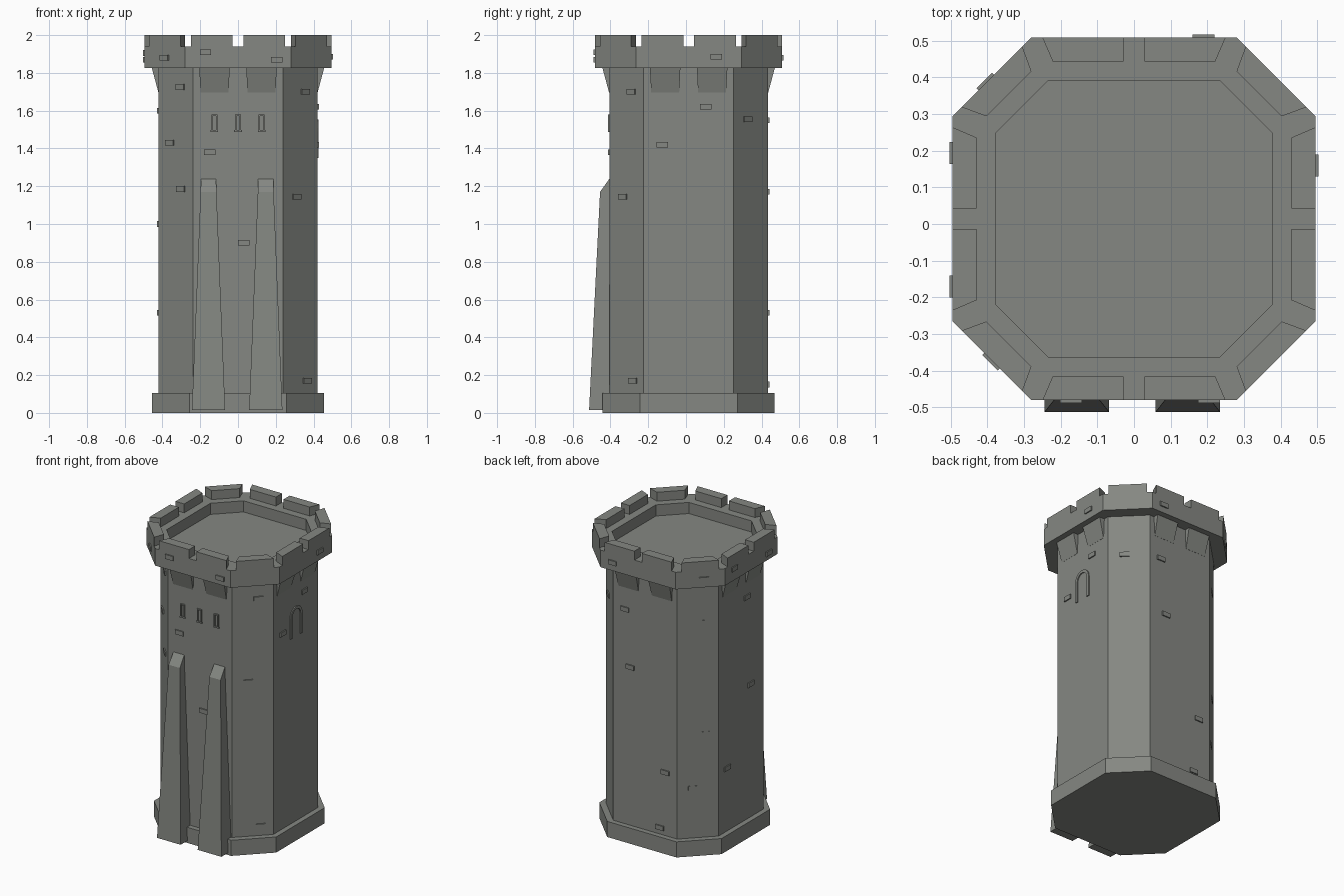
import bpy, bmesh, math

if "Cube" in bpy.data.objects:
    bpy.data.objects.remove(bpy.data.objects["Cube"])

CY = 0.014                      # centre of the octagon in y
BODY, PARAPET = (0.42, 0.238), (0.495, 0.28)   # (half size, corner offset)

stone = bpy.data.materials.new("grey stone")
stone.diffuse_color = (0.235, 0.245, 0.225, 1)
stone.use_nodes = True
stone.node_tree.nodes["Principled BSDF"].inputs["Base Color"].default_value = stone.diffuse_color


def finish(name, bm):
    bmesh.ops.recalc_face_normals(bm, faces=bm.faces)
    me = bpy.data.meshes.new(name)
    bm.to_mesh(me)
    bm.free()
    me.materials.append(stone)
    ob = bpy.data.objects.new(name, me)
    bpy.context.collection.objects.link(ob)
    return ob


def bridge(bm, loops, cap_start=True, cap_end=True):
    """Skin between loops of equal length, optionally capping the ends."""
    rows = [[bm.verts.new(p) for p in lp] for lp in loops]
    n = len(rows[0])
    for a, b in zip(rows, rows[1:]):
        for i in range(n):
            j = (i + 1) % n
            bm.faces.new((a[i], a[j], b[j], b[i]))
    if cap_start:
        bm.faces.new(rows[0][::-1])
    if cap_end:
        bm.faces.new(rows[-1])


def octagon(h, c, z):
    pts = [(h, -c), (h, c), (c, h), (-c, h), (-h, c), (-h, -c), (-c, -h), (c, -h)]
    return [(x, y + CY, z) for x, y in pts]


def on_face(k, size, u, out, z):
    """Point on side k (0 front, 2 right, 4 back, 6 left; odd are diagonals)."""
    h, c = size
    d = (h if k % 2 == 0 else (h + c) / math.sqrt(2)) + out
    a = k * math.pi / 4
    return (u * math.cos(a) + d * math.sin(a),
            u * math.sin(a) - d * math.cos(a) + CY, z)


def plate(bm, k, size, outline, thick):
    bridge(bm, [[on_face(k, size, u, o, z) for u, z in outline]
                for o in (-0.005, thick)])


def rect(u0, u1, z0, z1):
    return [(u0, z0), (u1, z0), (u1, z1), (u0, z1)]


# Plinth and shaft
bm = bmesh.new()
bridge(bm, [octagon(0.455, 0.258, 0), octagon(0.455, 0.258, 0.105),
            octagon(*BODY, 0.105), octagon(*BODY, 1.825)], cap_end=False)
finish("tower_shaft", bm)

# Parapet with sunken roof floor
bm = bmesh.new()
bridge(bm, [octagon(*BODY, 1.825), octagon(*PARAPET, 1.825), octagon(*PARAPET, 1.94),
            octagon(0.378, 0.233, 1.94), octagon(0.378, 0.233, 1.865)], cap_start=False)
finish("parapet", bm)

# Merlons: two on each straight side, one on each diagonal
bm = bmesh.new()
for k in range(8):
    if k % 2:
        spans = [((-0.117, 0.117), (-0.087, 0.087))]
    else:
        spans = [((s * 0.028, s * 0.25), (s * 0.028, s * 0.222)) for s in (-1, 1)]
    for (o0, o1), (i0, i1) in spans:
        bridge(bm, [[on_face(k, PARAPET, u, o, z) for u, o in
                     ((o0, 0), (o1, 0), (i1, -0.065), (i0, -0.065))] for z in (1.94, 2.0)],
               cap_start=False)
finish("merlons", bm)

# Wedge corbels under the parapet on the straight sides
bm = bmesh.new()
for k in (0, 2, 4, 6):
    for s in (-1, 1):
        lo = [on_face(k, BODY, s * u, o, 1.695) for u, o in
              ((0.05, -0.01), (0.198, -0.01), (0.198, 0.001), (0.05, 0.001))]
        hi = [on_face(k, BODY, s * u, o, 1.825) for u, o in
              ((0.044, -0.01), (0.205, -0.01), (0.205, 0.036), (0.044, 0.036))]
        bridge(bm, [lo, hi], cap_end=False)
finish("corbels", bm)

# Tapered front buttresses with sloping tops
bm = bmesh.new()
for cx in (-0.156, 0.147):
    loops = []
    for w, y, z in ((0.088, -0.513, 0.015), (0.042, -0.455, 1.17), (0.040, -0.405, 1.24)):
        loops.append([(cx - w, y, z), (cx + w, y, z), (cx + w, -0.39, z), (cx - w, -0.39, z)])
    bridge(bm, loops)
finish("buttresses", bm)

# Arrow slit frames on the front
bm = bmesh.new()
for u in (-0.125, 0, 0.125):
    for r in (rect(u - 0.016, u - 0.009, 1.495, 1.58), rect(u + 0.009, u + 0.016, 1.495, 1.58),
              rect(u - 0.016, u + 0.016, 1.573, 1.58), rect(u - 0.02, u + 0.02, 1.488, 1.497)):
        plate(bm, 0, BODY, r, 0.008)
finish("arrow_slit_frames", bm)

# Arched window frame on the right side
bm = bmesh.new()


def arch(r):
    return [(r, 1.35)] + [(r * math.cos(t * math.pi / 10), 1.49 + r * math.sin(t * math.pi / 10))
                          for t in range(11)] + [(-r, 1.35)]


plate(bm, 2, BODY, arch(0.062) + arch(0.044)[::-1], 0.007)
finish("arched_window_frame", bm)

# Scattered raised stones: side -> (u, z)
shaft_stones = {
    0: [(0.03, 0.9), (-0.15, 1.38)],
    1: [(0.037, 1.70), (-0.027, 1.145), (0.05, 0.17)],
    2: [(0.09, 1.62), (-0.14, 1.42)],
    3: [(-0.025, 1.555)],
    4: [(-0.15, 1.55), (-0.11, 1.17), (0.15, 0.53), (0.11, 0.15)],
    5: [(0.037, 1.55), (0.04, 0.8), (-0.03, 0.44)],
    6: [(0.06, 1.6), (0.1, 1.0), (-0.15, 0.53)],
    7: [(0.034, 1.725), (-0.044, 1.43), (0.04, 1.185)],
}
parapet_stones = {
    0: [(-0.172, 1.91), (0.205, 1.87)], 2: [(0.146, 1.885)], 4: [(-0.19, 1.88)],
    5: [(0.022, 1.88)], 6: [(-0.18, 1.905), (0.185, 1.87)], 7: [(0, 1.88)],
}
bm = bmesh.new()
for size, table in ((BODY, shaft_stones), (PARAPET, parapet_stones)):
    for k, spots in table.items():
        for u, z in spots:
            faint = k == 5 and size == BODY
            plate(bm, k, size, rect(u - 0.03, u + 0.03, z - 0.015, z + 0.015),
                  0.002 if faint else 0.008)
finish("raised_stones", bm)
